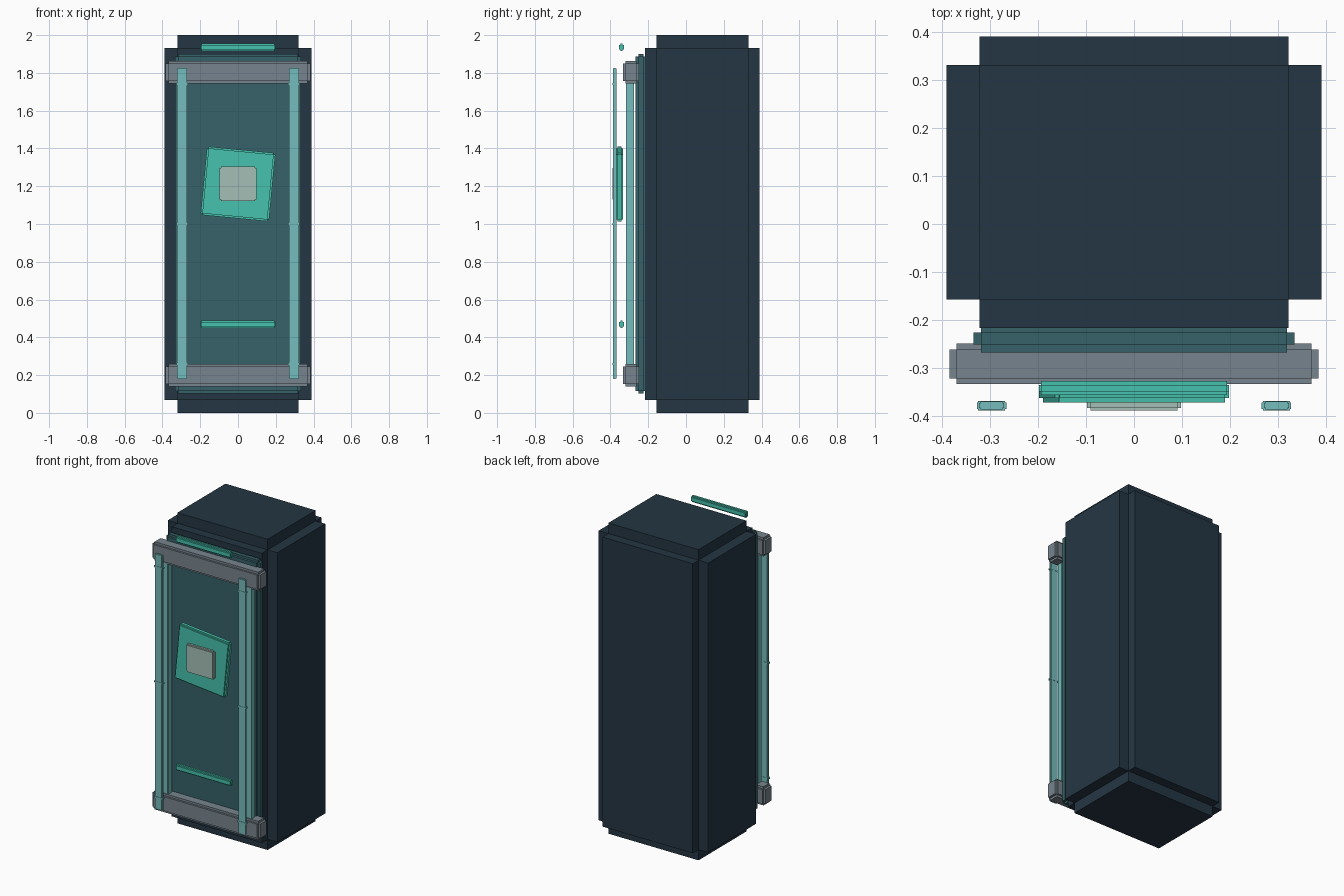
import bpy
import bmesh
from math import radians
from mathutils import Matrix, Vector

cube = bpy.data.objects.get("Cube")
if cube:
    bpy.data.objects.remove(cube, do_unlink=True)


def material(name, rgb):
    """Flat colour given as 0-255 sRGB, stored as linear."""
    linear = [((c / 255 + 0.055) / 1.055) ** 2.4 for c in rgb]
    mat = bpy.data.materials.new(name)
    mat.use_nodes = True
    mat.diffuse_color = (*linear, 1)
    mat.node_tree.nodes["Principled BSDF"].inputs["Base Color"].default_value = (*linear, 1)
    return mat


navy = material("dark navy", (36, 54, 67))
deep_teal = material("deep teal", (54, 98, 104))
grey = material("steel grey", (119, 132, 142))
pale_teal = material("pale teal", (118, 188, 188))
green = material("bright green", (70, 194, 173))
pale = material("pale sage", (165, 191, 181))


def stepped_box(name, mat, low, high, step, tilt=0):
    """Box with notched edges: three crossed blocks, each long on one axis."""
    low, high = Vector(low), Vector(high)
    centre, size = (low + high) / 2, high - low
    bm = bmesh.new()
    for axis in range(3):
        block = [size[i] - (0 if i == axis else 2 * step[i]) for i in range(3)]
        bmesh.ops.create_cube(bm, size=1, matrix=Matrix.Diagonal((*block, 1)))
    mesh = bpy.data.meshes.new(name)
    bm.to_mesh(mesh)
    bm.free()
    mesh.materials.append(mat)
    obj = bpy.data.objects.new(name, mesh)
    obj.location = centre
    obj.rotation_euler.y = tilt
    bpy.context.collection.objects.link(obj)
    return obj


# Cabinet and front panel
stepped_box("cabinet", navy, (-0.39, -0.216, 0), (0.39, 0.39, 2), (0.069, 0.059, 0.068))
stepped_box("door_panel", deep_teal, (-0.334, -0.267, 0.103), (0.334, -0.21, 1.9),
            (0.016, 0.016, 0.014))

# Horizontal clamps across the front
for name, z in (("lower_clamp", 0.2), ("upper_clamp", 1.803)):
    stepped_box(name, grey, (-0.384, -0.333, z - 0.06), (0.384, -0.249, z + 0.06),
                (0.015, 0.012, 0.014))

# Rods between the clamps, and light strips with small collars in front
for side, sx in (("left", 1), ("right", -1)):
    x = 0.296 * sx
    stepped_box(side + "_rod", pale_teal, (x - 0.021, -0.317, 0.2), (x + 0.021, -0.275, 1.8),
                (0.004, 0.004, 0.004))
    stepped_box(side + "_light_strip", pale_teal, (x - 0.026, -0.386, 0.18),
                (x + 0.026, -0.369, 1.825), (0.003, 0.003, 0.003))
    for level, z in (("lower", 0.258), ("middle", 1.0), ("upper", 1.742)):
        stepped_box(f"{side}_{level}_collar", pale_teal, (x - 0.031, -0.388, z - 0.008),
                    (x + 0.031, -0.368, z + 0.008), (0.003, 0.003, 0.003))

# Green trim bars
for name, z in (("lower_trim", 0.469), ("upper_trim", 1.936)):
    stepped_box(name, green, (-0.198, -0.356, z - 0.02), (0.198, -0.327, z + 0.02),
                (0.005, 0.008, 0.008))

# Tilted emblem plate with its upright centre tile
stepped_box("emblem_plate", green, (-0.182, -0.371, 1.03), (0.182, -0.333, 1.394),
            (0.009, 0.009, 0.009), radians(5.5))
stepped_box("centre_tile", pale, (-0.098, -0.388, 1.122), (0.098, -0.366, 1.304),
            (0.008, 0.005, 0.008))
